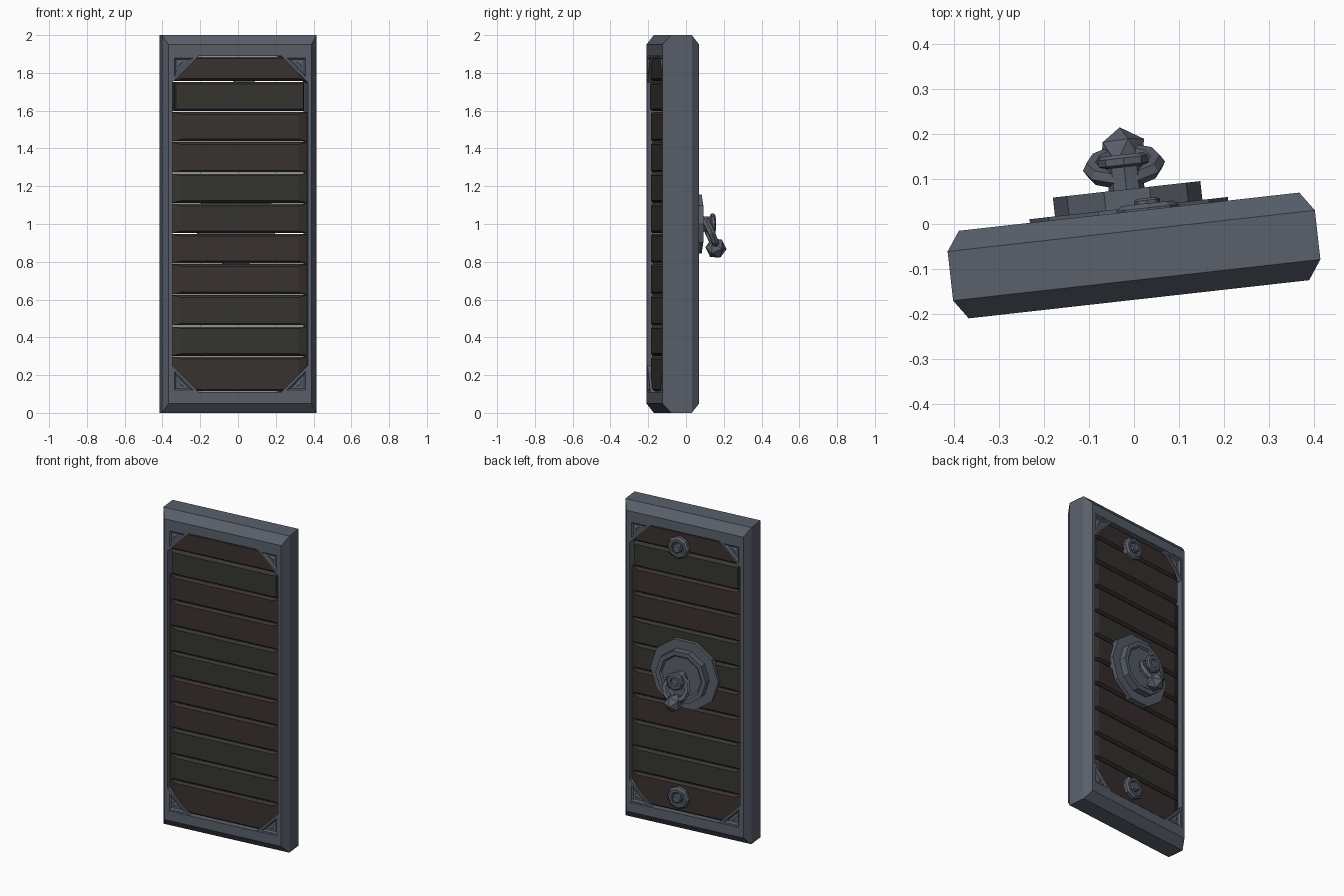
import bpy, bmesh, math
from mathutils import Matrix, Vector

if "Cube" in bpy.data.objects:
    bpy.data.objects.remove(bpy.data.objects["Cube"])

# whole door is turned slightly about z
PLACE = Matrix.Translation((0, -0.07, 0)) @ Matrix.Rotation(math.radians(6.4), 4, 'Z')


def material(name, rgb):
    m = bpy.data.materials.new(name)
    m.diffuse_color = (*rgb, 1)
    m.use_nodes = True
    m.node_tree.nodes["Principled BSDF"].inputs["Base Color"].default_value = m.diffuse_color
    return m


METAL = material("blue_grey_metal", (0.10, 0.115, 0.145))
BROWN = material("brown_wood", (0.042, 0.032, 0.029))
OLIVE = material("olive_wood", (0.037, 0.036, 0.030))


def finish(name, bm, mat):
    bmesh.ops.recalc_face_normals(bm, faces=bm.faces[:])
    bm.transform(PLACE)
    me = bpy.data.meshes.new(name)
    bm.to_mesh(me)
    bm.free()
    me.materials.append(mat)
    ob = bpy.data.objects.new(name, me)
    bpy.context.collection.objects.link(ob)
    return ob


def loft(name, loops, mat, closed=False):
    """Bridge successive point loops; cap the ends or join last to first."""
    bm = bmesh.new()
    rings = [[bm.verts.new(p) for p in loop] for loop in loops]
    n = len(rings[0])
    pairs = list(zip(rings, rings[1:]))
    if closed:
        pairs.append((rings[-1], rings[0]))
    for a, b in pairs:
        for i in range(n):
            j = (i + 1) % n
            bm.faces.new((a[i], a[j], b[j], b[i]))
    if not closed:
        bm.faces.new(rings[0])
        bm.faces.new(rings[-1])
    return finish(name, bm, mat)


def rect(hw, z0, z1, y):
    return [(-hw, y, z0), (hw, y, z0), (hw, y, z1), (-hw, y, z1)]


def turned(name, profile, sides, x, z, mat=METAL):
    """Faceted round part along the y axis from (radius, y) pairs."""
    step = 2 * math.pi / sides
    loft(name, [[(x + r * math.cos(i * step), y, z + r * math.sin(i * step))
                 for i in range(sides)] for r, y in profile], mat)


# chamfered frame
section = [(0.361, 0.11, -0.098), (0.381, 0.05, -0.098), (0.411, 0.0, -0.055),
           (0.411, 0.0, 0.055), (0.381, 0.05, 0.098), (0.361, 0.11, 0.098)]
loft("frame", [rect(hw, m, 2 - m, y) for hw, m, y in section], METAL, closed=True)

# horizontal planks
cuts = [0.11, 0.30, 0.46, 0.625, 0.79, 0.95, 1.11, 1.27, 1.435, 1.595, 1.755, 1.89]
tints = "BOOBBOOBBOB"
for k, (z0, z1) in enumerate(zip(cuts, cuts[1:])):
    loose = k == 9
    hw, end = (0.345, 0.006) if loose else (0.361, 0.048)
    d = 0.084 if loose else 0.082
    z0, z1 = z0 + 0.002, z1 - 0.002
    loft(f"plank_{k + 1}", [rect(hw - end, z0 + 0.012, z1 - 0.012, -d),
                            rect(hw, z0, z1, -0.066), rect(hw, z0, z1, 0.066),
                            rect(hw - end, z0 + 0.012, z1 - 0.012, d)],
         BROWN if tints[k] == "B" else OLIVE)

# triangular corner brackets, stepped on both faces
steps = [(0.042, 0.090), (0.032, 0.086), (0.022, 0.086), (0.013, 0.095), (0.0, 0.095)]
steps = [(i, -y) for i, y in steps] + [(i, y) for i, y in reversed(steps)]
for sx in (-1, 1):
    for top in (False, True):
        cx, cz, sz = sx * 0.363, (1.892 if top else 0.108), (-1 if top else 1)
        loops = []
        for inset, y in steps:
            leg = 0.145 - inset * 3.414
            a = max(leg, 0.004)
            loops.append([(cx - sx * inset, y, cz + sz * inset),
                          (cx - sx * (inset + a), y, cz + sz * inset),
                          (cx - sx * inset, y, cz + sz * (inset + a))])
        loft(f"corner_bracket_{'top' if top else 'bottom'}_{'left' if sx < 0 else 'right'}",
             loops, METAL)

# bolts on the back
for label, z in (("top", 1.79), ("bottom", 0.21)):
    turned(f"bolt_{label}", [(0.07, 0.07), (0.07, 0.102), (0.058, 0.112), (0.042, 0.112),
                             (0.036, 0.1), (0.029, 0.1), (0.029, 0.119), (0.022, 0.124)],
           8, 0.042, z)

# round back plate and handle post
turned("handle_plate", [(0.222, 0.07), (0.222, 0.106), (0.165, 0.106), (0.165, 0.148),
                        (0.138, 0.148), (0.128, 0.138)], 10, 0, 1)
turned("handle_post", [(0.04, 0.13), (0.04, 0.198), (0.056, 0.203), (0.056, 0.218),
                       (0.046, 0.226), (0.028, 0.226), (0.024, 0.216)], 8, 0, 1)

# tilted hanging ring
down = Vector((0, 0.4, -0.92)).normalized()
side = Vector((1, 0, 0))
axis = side.cross(down)
center = Vector((0, 0.2, 0.95))
loops = []
for i in range(10):
    a = 2 * math.pi * i / 10
    out = side * math.cos(a) + down * math.sin(a)
    loops.append([center + out * (0.072 + 0.02 * math.cos(b)) + axis * 0.02 * math.sin(b)
                  for b in (2 * math.pi * j / 6 for j in range(6))])
loft("handle_ring", loops, METAL, closed=True)

# faceted weight at the bottom of the ring
bm = bmesh.new()
bmesh.ops.create_icosphere(bm, subdivisions=1, radius=0.057)
bm.transform(Matrix.Translation((0, 0.23, 0.872)) @ Matrix.Rotation(math.radians(-95), 4, 'X'))
finish("ring_weight", bm, METAL)
